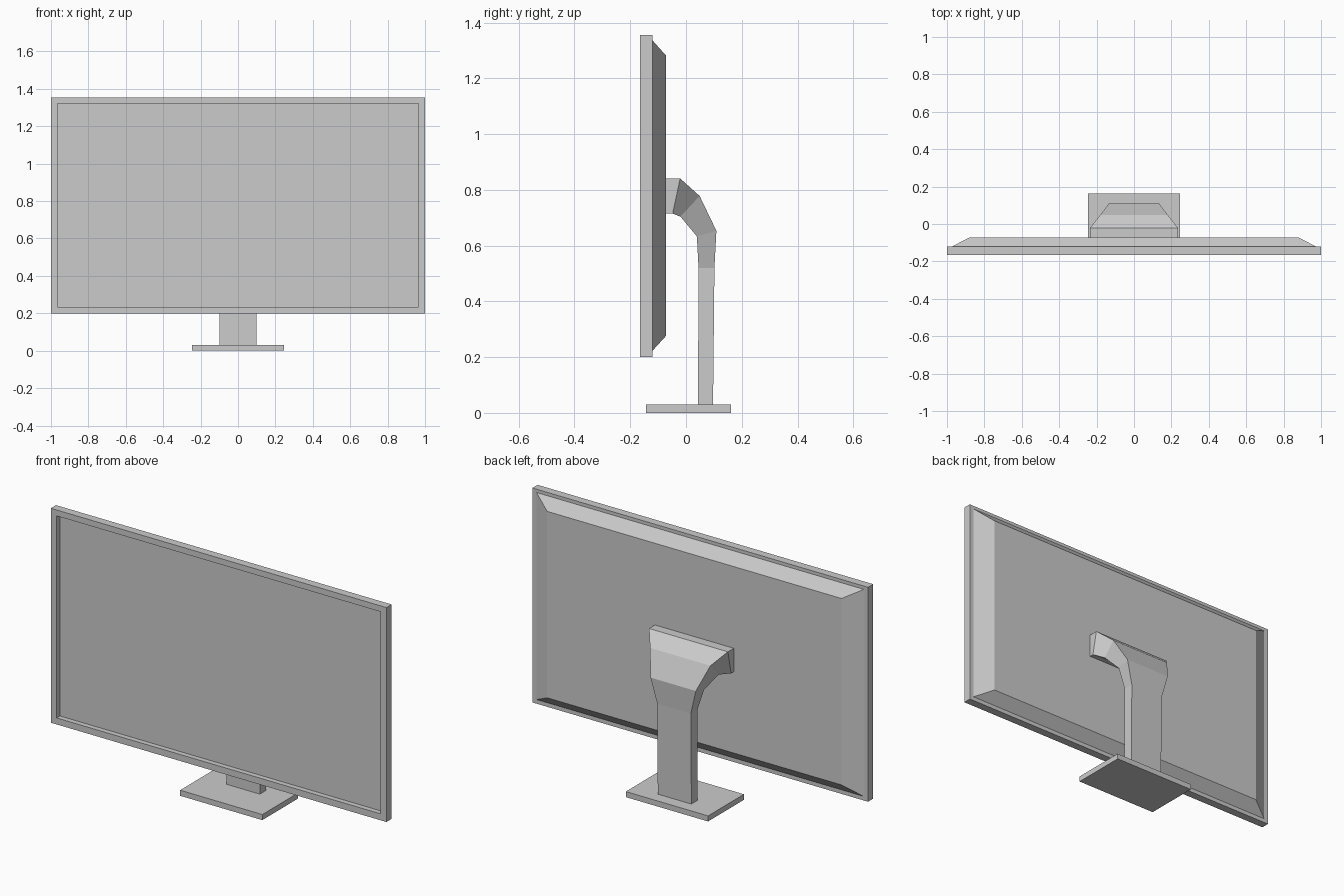
import bpy
import bmesh

cube = bpy.data.objects.get("Cube")
if cube:
    bpy.data.objects.remove(cube)

grey = bpy.data.materials.new("plain grey")
grey.use_nodes = True
color = (0.6, 0.6, 0.6, 1)
grey.diffuse_color = color
grey.node_tree.nodes["Principled BSDF"].inputs["Base Color"].default_value = color


def loft(name, rings):
    """Skin a row of four-cornered rings and cap both ends."""
    bm = bmesh.new()
    loops = [[bm.verts.new(p) for p in ring] for ring in rings]
    for a, b in zip(loops, loops[1:]):
        for i in range(4):
            j = (i + 1) % 4
            bm.faces.new((a[i], a[j], b[j], b[i]))
    bm.faces.new(loops[0])
    bm.faces.new(loops[-1])
    bmesh.ops.recalc_face_normals(bm, faces=bm.faces)
    mesh = bpy.data.meshes.new(name)
    bm.to_mesh(mesh)
    bm.free()
    mesh.materials.append(grey)
    obj = bpy.data.objects.new(name, mesh)
    bpy.context.collection.objects.link(obj)
    return obj


def upright(half, y, low, high):
    """Rectangle facing front, at depth y."""
    return [(-half, y, low), (half, y, low), (half, y, high), (-half, y, high)]


def section(half, front, back):
    """Stand cross-section between a front and a back (y, z) point."""
    return [(-half, *front), (half, *front), (half, *back), (-half, *back)]


# Screen frame with a recessed front
FRONT, REAR, RECESS = -0.165, -0.121, -0.137
loft("screen_frame", [
    upright(0.965, RECESS, 0.235, 1.323),
    upright(0.965, FRONT, 0.235, 1.323),
    upright(1.0, FRONT, 0.2, 1.355),
    upright(1.0, REAR, 0.2, 1.355),
])

# Tapered rear housing
loft("rear_housing", [
    upright(0.975, REAR, 0.222, 1.337),
    upright(0.877, -0.071, 0.277, 1.281),
])

# Bent stand, widening from the post up to the mount
loft("stand_arm", [
    section(0.1, (0.043, 0.03), (0.097, 0.03)),
    section(0.1, (0.045, 0.52), (0.102, 0.52)),
    section(0.135, (0.039, 0.633), (0.109, 0.653)),
    section(0.18, (-0.02, 0.704), (0.049, 0.778)),
    section(0.235, (-0.048, 0.715), (-0.021, 0.841)),
    section(0.235, (-0.071, 0.715), (-0.071, 0.841)),
])

# Foot plate
loft("foot_plate", [
    upright(0.245, -0.143, 0, 0.03),
    upright(0.245, 0.162, 0, 0.03),
])
